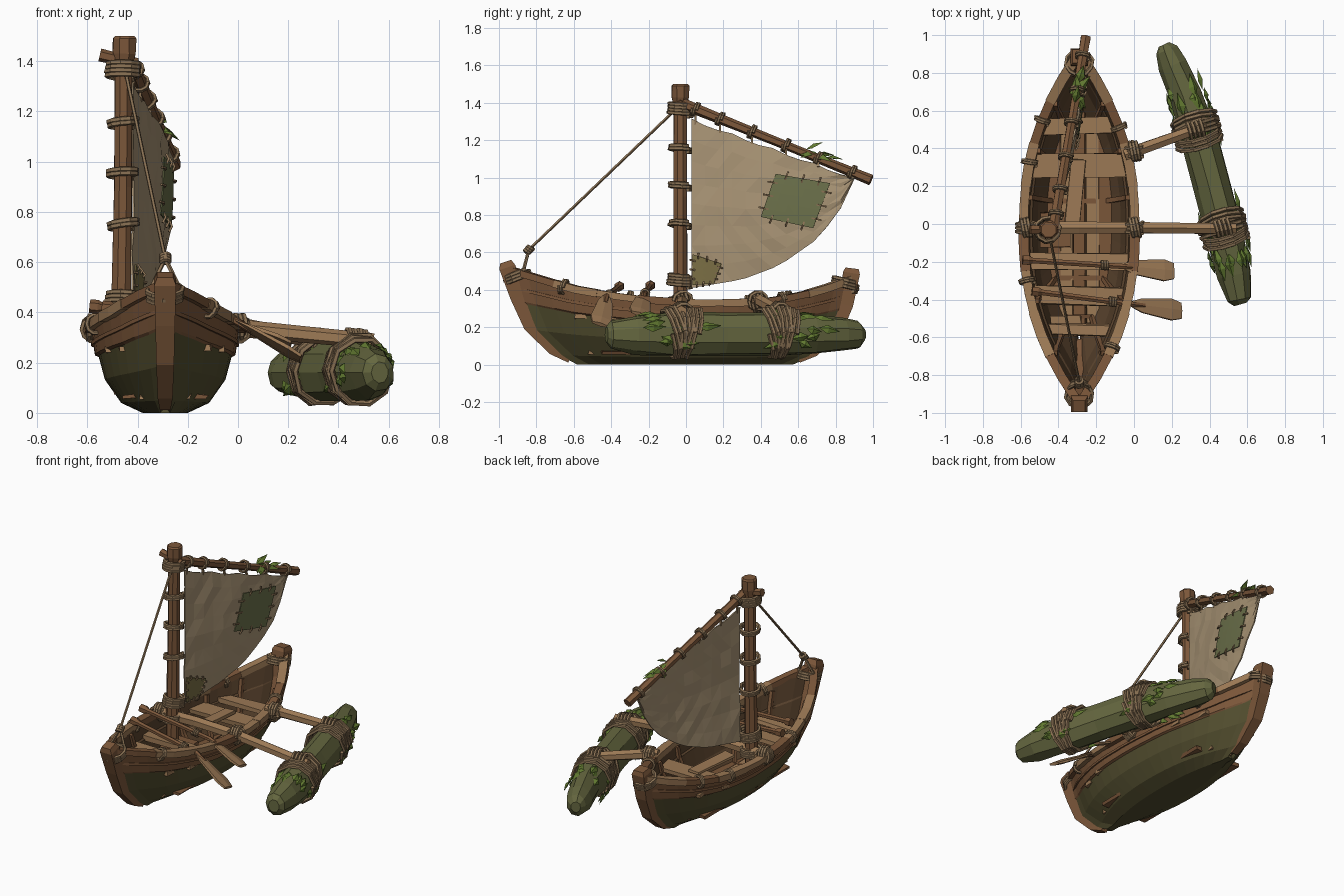
import bpy, bmesh, math, random
from mathutils import Vector as V, Matrix

if "Cube" in bpy.data.objects:
    bpy.data.objects.remove(bpy.data.objects["Cube"])
random.seed(4)
CX = -0.29                                   # hull centre line

def mat(name, c):
    m = bpy.data.materials.new(name)
    m.diffuse_color = (*c, 1)
    m.use_nodes = True
    m.node_tree.nodes["Principled BSDF"].inputs["Base Color"].default_value = m.diffuse_color
    return m
WOOD, LIGHT = mat("wood", (.20, .095, .042)), mat("light_wood", (.33, .19, .09))
DARK, HULL = mat("dark_wood", (.10, .055, .026)), mat("mossy_wood", (.085, .075, .028))
LOG, ROPE = mat("log", (.13, .135, .05)), mat("rope", (.26, .17, .09))
LEAF, SAIL = mat("leaf", (.12, .19, .03)), mat("sail", (.40, .30, .18))
PATCH, OLIVE = mat("patch", (.15, .165, .07)), mat("olive", (.20, .16, .06))

def obj(name, bm, *mats):
    me = bpy.data.meshes.new(name)
    bm.to_mesh(me)
    bm.free()
    for m in mats:
        me.materials.append(m)
    o = bpy.data.objects.new(name, me)
    bpy.context.collection.objects.link(o)
    return o

def lerp(table, x):
    for a, b in zip(table, table[1:]):
        if x <= b[0]:
            break
    f = (x - a[0]) / (b[0] - a[0])
    return [p + (q - p) * f for p, q in zip(a, b)][1:]

def tube(name, pts, radii, sides, m, flat=1, up=None, jit=0):
    pts = [V(p) for p in pts]
    radii = radii if isinstance(radii, (list, tuple)) else [radii] * len(pts)
    if up is None:
        up = (0, 1, 0) if abs((pts[-1] - pts[0]).normalized().z) > .9 else (0, 0, 1)
    bm, rings = bmesh.new(), []
    for i, (p, r) in enumerate(zip(pts, radii)):
        t = (pts[min(i + 1, len(pts) - 1)] - pts[max(i - 1, 0)]).normalized()
        s = t.cross(V(up)).normalized()
        u = s.cross(t)
        ring = []
        for k in range(sides):
            a = (k + .5) * 2 * math.pi / sides
            q = r * (1 + random.uniform(-jit, jit))
            ring.append(bm.verts.new(p + s * math.cos(a) * q + u * math.sin(a) * q * flat))
        rings.append(ring)
    for a, b in zip(rings, rings[1:]):
        for k in range(sides):
            bm.faces.new((a[k], a[(k + 1) % sides], b[(k + 1) % sides], b[k]))
    bm.faces.new(rings[0])
    bm.faces.new(rings[-1])
    bmesh.ops.recalc_face_normals(bm, faces=bm.faces[:])
    return obj(name, bm, m)

def box(name, loc, size, m, rot=0):
    bm = bmesh.new()
    bmesh.ops.create_cube(bm, size=1, matrix=Matrix.Translation(loc) @ Matrix.Rotation(rot, 4, 'Z')
                          @ Matrix.Diagonal((*size, 1)))
    for v in bm.verts:
        v.co += V([random.uniform(-.006, .006) for _ in range(3)])
    return obj(name, bm, m)

def coil(name, c, axis, r, turns=3, width=.05, rope=.011, squash=1):
    ax = V(axis).normalized()
    s = ax.orthogonal().normalized() if abs(ax.z) > .9 else ax.cross(V((0, 0, 1))).normalized()
    u = ax.cross(s)
    n = turns * 10
    pts = []
    for i in range(n + 1):
        a = i * math.pi / 5
        q = r * random.uniform(.97, 1.08)
        pts.append(V(c) + s * math.cos(a) * q + u * math.sin(a) * q * squash + ax * width * (i / n - .5))
    return tube(name, pts, rope, 5, ROPE, up=ax)

# Hull surface: levels are (height fraction, half width, stern y, bow y)
LEVELS = [(0, .09, -.58, .57), (.12, .175, -.68, .68), (.4, .24, -.83, .80),
          (.68, .265, -.89, .855), (.7, .28, -.90, .86), (1, .295, -.95, .90)]
SHEER = [(-1, .52), (-.8, .46), (-.6, .40), (-.4, .365), (-.2, .34), (.1, .325), (.4, .33),
         (.6, .36), (.8, .42), (1, .50)]

def hull_pt(s, t, side, inset=0):
    w, y0, y1 = lerp(LEVELS, t)
    y = (y0 + y1) / 2 + s * (y1 - y0) / 2
    return V((CX + side * max(w * (1 - abs(s) ** 2.3) - inset, .02), y, lerp(SHEER, y)[0] * t + inset * (1 - t)))

bm = bmesh.new()
section = [(l[0], -1) for l in LEVELS[::-1]] + [(l[0], 1) for l in LEVELS]
grid = [[bm.verts.new(hull_pt(-1 + i / 9, t, side)) for t, side in section] for i in range(19)]
for a, b in zip(grid, grid[1:]):
    for j in range(len(section) - 1):
        f = bm.faces.new((a[j], b[j], b[j + 1], a[j + 1]))
        f.material_index = 1 if j in (0, 1, 9, 10) else 0
hull = obj("hull", bm, HULL, WOOD, DARK)
sol = hull.modifiers.new("thickness", 'SOLIDIFY')
sol.thickness, sol.offset, sol.material_offset = .022, -1, 2

# Gunwale boards, upper plank seam and ribs
for side in (-1, 1):
    for k in range(8):
        ss = [-.97 + (k + f) * .2425 for f in (.0, .5, 1.02)]
        tube("gunwale_board", [hull_pt(s, 1, side) + V((0, 0, .004)) for s in ss],
             .034 + .004 * (k % 2), 4, LIGHT if k % 3 else WOOD, flat=.75)
    tube("rubbing_strake", [hull_pt(-.97 + i * .097, .83, side) for i in range(21)], .011, 4, WOOD)
for s in (-.72, -.42, .18, .45, .72):
    tube("rib", [hull_pt(s, t, sd, .028) for t, sd in [(.95, -1), (.7, -1), (.4, -1), (.12, -1), (.12, 1),
         (.4, 1), (.7, 1), (.95, 1)]], .018, 4, WOOD, up=(0, 1, 0))

# Stem and stern posts
tube("stern_post", [(CX, -.62, .03), (CX, -.71, .08), (CX, -.835, .21), (CX, -.90, .36), (CX, -.955, .52), (CX, -.965, .55)],
     [.03, .042, .05, .055, .062, .045], 4, WOOD, up=(1, 0, 0))
tube("bow_post", [(CX, .60, .03), (CX, .68, .07), (CX, .80, .18), (CX, .855, .32), (CX, .885, .49), (CX, .888, .515)],
     [.03, .042, .05, .055, .064, .05], 4, WOOD, up=(1, 0, 0))
for y, z in ((-.90, .47), (.85, .43)):
    coil("post_lashing", (CX, y, z), (0, -.35 if y < 0 else .3, 1), .068, 3, .05)

# Floor and seats
for k in range(5):
    box("floor_board", (CX + (k - 2) * .068, 0, .065), (.062, 1.18 - .14 * abs(k - 2), .02), LIGHT if k % 2 else WOOD)
for y, d in ((.52, .09), (.31, .13), (-.20, .09), (-.38, .10), (-.56, .06)):
    w = .275 * (1 - abs(y / .9) ** 2.3)
    box("seat", (CX, y, .255), (2 * w, d, .026), LIGHT, random.uniform(-.06, .06))
box("loose_plank", (-.31, .17, .285), (.075, .34, .02), LIGHT, -.12)
box("mast_step", (-.42, -.03, .12), (.16, .18, .1), WOOD)
box("stern_locker", (-.36, -.52, .22), (.16, .06, .03), LIGHT, .05)

# Mast, peg and yard
tube("mast", [(-.468, -.03, .1), (-.465, -.03, .45), (-.458, -.032, .9), (-.455, -.03, 1.38), (-.452, -.03, 1.43), (-.452, -.03, 1.49), (-.452, -.03, 1.50)],
     [.043, .041, .038, .037, .05, .05, .042], 8, WOOD, jit=.06)
tube("mast_peg", [(-.55, -.03, 1.425), (-.40, -.03, 1.39)], [.026, .022], 6, WOOD)
YA, YB = V((-.425, -.02, 1.395)), V((-.255, .99, .988))
yard = lambda f: YA.lerp(YB, f)
tube("yard", [yard(0), yard(.3), yard(.6), yard(.9), yard(1)], [.03, .026, .024, .027, .03], 6, WOOD, jit=.06)
for z, n in ((.45, 4), (.75, 2), (.955, 2), (1.155, 2), (1.365, 4)):
    coil("mast_lashing", (-.458, -.03, z), (random.uniform(-.1, .1), .1, 1), .05 + .003 * n, n, .016 * n)
coil("mast_foot_lashing", (-.466, -.03, .335), (0, 0, 1), .058, 3, .05)

# Sail with patches and stitches
FOOT = [(.03, .41), (.3, .455), (.5, .53), (.7, .67), (.82, .82), (.90, 1.0)]
def sail_pt(y, z, off=0):
    belly = .035 * math.sin(math.pi * y / .9) * math.sin(math.pi * (z - .4) / .95)
    return V((-.43 + .19 * y + belly + off, y, z))

def cloth(name, fn, nu, nv, m, thick):
    bm = bmesh.new()
    g = [[bm.verts.new(fn(i / nu, j / nv)) for j in range(nv + 1)] for i in range(nu + 1)]
    for i in range(nu):
        for j in range(nv):
            bm.faces.new((g[i][j], g[i + 1][j], g[i + 1][j + 1], g[i][j + 1]))
    bmesh.ops.remove_doubles(bm, verts=bm.verts[:], dist=.001)
    bmesh.ops.triangulate(bm, faces=bm.faces[:])
    o = obj(name, bm, m)
    md = o.modifiers.new("thickness", 'SOLIDIFY')
    md.thickness, md.offset = thick, 0
    return o

def main_sail(u, v):
    y = .03 + .87 * u
    top = 1.315 - .315 * u - .012 * abs(math.sin(u * 4 * math.pi))
    return sail_pt(y, top + (lerp(FOOT, y)[0] - top) * v, random.uniform(-.005, .005))
cloth("sail", main_sail, 12, 8, SAIL, .008)

def patch(name, c, m):
    def at(u, v, off=.012):
        y, z = [(c[0][k] * (1 - u) + c[1][k] * u) * (1 - v) + (c[3][k] * (1 - u) + c[2][k] * u) * v for k in (0, 1)]
        return sail_pt(y, z, off)
    cloth(name, at, 5, 5, m, .005)
    for u, v, du, dv in [(q, e, 0, .09) for q in (.2, .5, .8) for e in (0, 1)] + [(e, q, .09, 0) for q in (.2, .5, .8) for e in (0, 1)]:
        tube("stitch", [at(u - du, v - dv, .012), at(u, v, .022), at(u + du, v + dv, .012)], .006, 4, ROPE)
patch("sail_patch", [(.40, .79), (.68, .73), (.77, .97), (.48, 1.02)], PATCH)
patch("corner_patch", [(.035, .425), (.15, .435), (.19, .54), (.035, .59)], OLIVE)
for f in (.07, .2, .37, .55, .72, .9):
    coil("yard_tie", yard(f), YB - YA, .034, 2, .025, .008)
    y = yard(f).y
    tube("sail_tie", [yard(f), sail_pt(max(y, .04), 1.30 - .345 * y)], .008, 4, ROPE)

# Stay rope with its forked end
knot = V((CX, -.84, .615))
tube("stay_rope", [(-.45, -.05, 1.37), knot], .008, 5, ROPE)
coil("stay_knot", knot, (0, -.6, -.7), .016, 3, .04, .01)
for dx in (-.055, .055):
    tube("stay_fork", [knot, (CX + dx, -.87, .5)], .009, 5, ROPE)

# Outrigger log: y, x, radius
LOGP = [(-.425, .565, .035), (-.40, .558, .062), (-.27, .535, .088), (-.05, .48, .1), (.2, .415, .1), (.45, .345, .098),
        (.68, .275, .088), (.84, .205, .075), (.92, .172, .06), (.95, .158, .03)]
tube("outrigger_log", [(x, y, .16) for y, x, r in LOGP], [p[2] * 1.04 for p in LOGP], 9, LOG, flat=1.15, jit=.06)
AX = V((-.27, 1, 0)).normalized()
def log_pt(y, a, off=0):
    x, r = lerp(LOGP, y)
    return V((x, y, .16)) + V((1, .27, 0)) * math.cos(a) * (r + off) + V((0, 0, 1.15)) * math.sin(a) * (r + off)

# Outrigger beams and their lashings
tube("outrigger_beam", [(-.61, -.02, .335), (-.29, -.02, .345), (.02, -.02, .335), (.54, -.025, .285)], [.036, .036, .034, .032], 6, LIGHT, jit=.06)
tube("outrigger_beam", [(-.05, .365, .35), (.02, .39, .345), (.38, .52, .275)], [.034, .034, .03], 6, LIGHT, jit=.06)
for y in (-.02, .50):
    x = lerp(LOGP, y)[0]
    for dy, tilt in ((-.05, .25), (.03, -.25), (0, 0)):
        coil("log_lashing", (x - .27 * dy, y + dy, .172), AX + V((0, 0, tilt)), .118, 3, .07, .012, 1.12)
    coil("beam_lashing", (x - .01, y, .285), (1, .2, -.1), .045, 4, .09)
for x, y in ((0, -.02), (-.575, -.02), (0, .385)):
    coil("rail_lashing", (x, y, .34), (1, .15, 0), .048, 3, .05)
    coil("rail_lashing", (x, y, .335), (0, 1, .2), .045, 3, .06)
for s, side in ((.62, -1), (.38, -1), (.58, 1), (-.3, -1), (-.68, 1)):
    coil("rail_wrap", hull_pt(s, 1, side), hull_pt(s + .05, 1, side) - hull_pt(s - .05, 1, side), .036, 2, .025, .009)

# Leaves on the log and yard
bm = bmesh.new()
def leaf(p, d, n, l, w):
    d, n = V(d).normalized(), V(n).normalized()
    s = d.cross(n) * w
    a, t, m = p, p + d * l + n * .004, p + d * l * .45 + n * .018
    a, t, m, b, c = [bm.verts.new(q) for q in (a, t, m, p + d * l * .4 + s, p + d * l * .4 - s)]
    for f in ((a, b, m), (b, t, m), (t, c, m), (c, a, m)):
        bm.faces.new(f)
for y0, y1 in ((-.27, .06), (.42, .70)):
    for k in range(30):
        y, a = random.uniform(y0, y1), random.uniform(-.5, math.pi + .5)
        p = log_pt(y, a, .008)
        n = p - V((lerp(LOGP, y)[0], y, .16))
        leaf(p, AX * random.choice((-1, 1)) + V((0, 0, random.uniform(-.5, .1))), n, random.uniform(.08, .14), .026)
for k in range(9):
    leaf(yard(random.uniform(.64, .76)) + V((0, 0, .02)), (random.uniform(-.3, .3), random.uniform(-.4, 1), random.uniform(-.4, .2)),
         (random.uniform(-.6, .6), 0, 1), random.uniform(.08, .13), .026)
obj("leaves", bm, LEAF)

# Oars
for h, m_, e in (((-.59, -.19, .425), (-.05, -.225, .372), (.21, -.25, .27)),
                 ((-.54, -.355, .42), (-.01, -.425, .365), (.25, -.46, .215))):
    h, m_, e = V(h), V(m_), V(e)
    tube("oar_shaft", [h, h.lerp(m_, .06), h.lerp(m_, .1), m_, m_.lerp(e, .25)], [.027, .028, .017, .016, .015], 6, WOOD)
    tube("oar_blade", [m_, m_.lerp(e, .2), m_.lerp(e, .8), e], [.02, .045, .068, .05], 6, LIGHT, flat=.22, up=(0, .3, 1))
    coil("oar_lashing", h.lerp(m_, .8), m_ - h, .02, 3, .04, .008)
